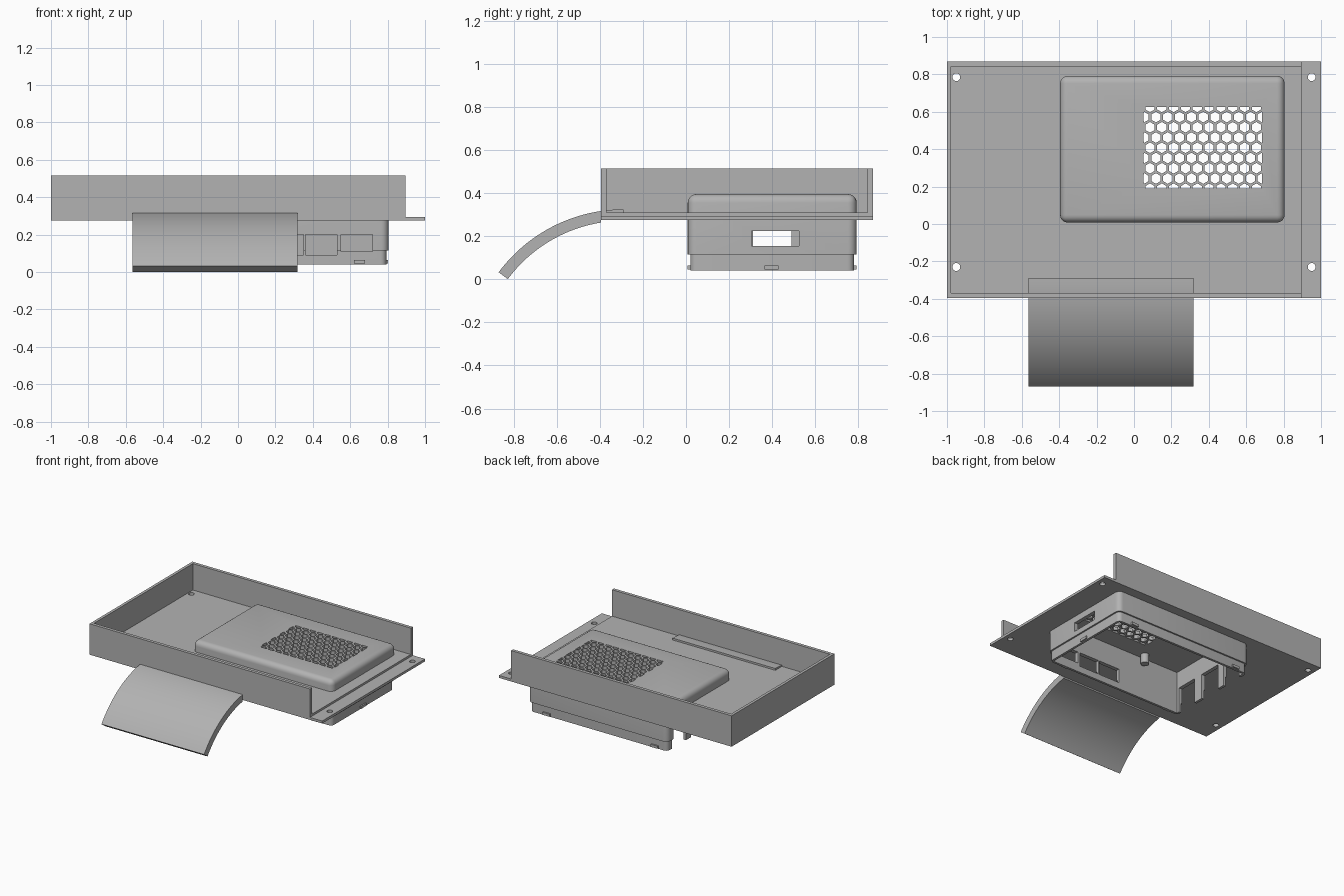
import bpy, bmesh, math
from mathutils import Matrix, Vector

old = bpy.data.objects.get("Cube")
if old:
    bpy.data.objects.remove(old, do_unlink=True)

grey = bpy.data.materials.new("plain_grey")
grey.use_nodes = True
grey.diffuse_color = (0.45, 0.45, 0.45, 1)
grey.node_tree.nodes["Principled BSDF"].inputs["Base Color"].default_value = grey.diffuse_color


def finish(name, bm):
    bmesh.ops.recalc_face_normals(bm, faces=bm.faces)
    mesh = bpy.data.meshes.new(name)
    bm.to_mesh(mesh)
    bm.free()
    mesh.materials.append(grey)
    ob = bpy.data.objects.new(name, mesh)
    bpy.context.collection.objects.link(ob)
    return ob


def add_box(bm, x, y, z):
    size = Matrix.Diagonal((x[1] - x[0], y[1] - y[0], z[1] - z[0], 1))
    mid = Vector((sum(x) / 2, sum(y) / 2, sum(z) / 2))
    return bmesh.ops.create_cube(bm, size=1, matrix=Matrix.Translation(mid) @ size)["verts"]


def add_prism(bm, points, axis, start, end):
    """Extrude a flat outline along one axis."""
    def place(p, d):
        return (p[0], p[1], d) if axis == "z" else (d, p[0], p[1])
    a = [bm.verts.new(place(p, start)) for p in points]
    b = [bm.verts.new(place(p, end)) for p in points]
    bm.faces.new(a)
    bm.faces.new(b)
    for i in range(len(points)):
        j = (i + 1) % len(points)
        bm.faces.new((a[i], a[j], b[j], b[i]))


def ring(cx, cy, r, n, turn=0):
    return [(cx + r * math.cos(turn + math.tau * i / n),
             cy + r * math.sin(turn + math.tau * i / n)) for i in range(n)]


def boxes(name, *specs):
    bm = bmesh.new()
    for s in specs:
        add_box(bm, *s)
    return finish(name, bm)


def rounded(name, x, y, z, r, round_top):
    """Box with rounded upright edges, and a rounded top if asked."""
    bm = bmesh.new()
    add_box(bm, x, y, z)
    edges = [e for e in bm.edges
             if abs(e.verts[0].co.z - e.verts[1].co.z) > 0.01
             or (round_top and min(v.co.z for v in e.verts) > sum(z) / 2)]
    bmesh.ops.bevel(bm, geom=edges, offset=r, segments=5, profile=0.5, affect="EDGES")
    return finish(name, bm)


def cut(ob, *cutters):
    for c in cutters:
        c.hide_render = True
        mod = ob.modifiers.new("cut", "BOOLEAN")
        mod.operation, mod.solver, mod.object = "DIFFERENCE", "EXACT", c
    bpy.context.view_layer.update()
    graph = bpy.context.evaluated_depsgraph_get()
    mesh = bpy.data.meshes.new_from_object(ob.evaluated_get(graph))
    ob.modifiers.clear()
    ob.data = mesh


def smooth(ob):
    bpy.ops.object.select_all(action="DESELECT")
    ob.select_set(True)
    bpy.context.view_layer.objects.active = ob
    bpy.ops.object.shade_smooth_by_angle(angle=math.radians(30))


# Tray dimensions
FRONT, BACK, LIP = -0.395, 0.868, 0.895
BOTTOM, PLATE, FLOOR, RIM = 0.275, 0.294, 0.31, 0.515

# Tray parts
base_plate = boxes("base_plate", ((-1, 1), (FRONT, BACK), (BOTTOM, PLATE)))
floor = boxes("tray_floor", ((-1, LIP), (FRONT, BACK), (PLATE, FLOOR)))
boxes("front_wall", ((-1, LIP), (FRONT, FRONT + 0.025), (FLOOR, RIM)))
boxes("back_wall", ((-1, LIP), (BACK - 0.025, BACK), (FLOOR, RIM)))
boxes("right_wall", ((-1, -0.978), (FRONT + 0.025, BACK - 0.025), (FLOOR, RIM)))

# Case shell and lower rim
shell = rounded("case_shell", (-0.395, 0.805), (0.008, 0.792), (0.115, 0.395), 0.04, True)
lower_rim = rounded("case_rim", (-0.385, 0.793), (0.02, 0.78), (0.04, 0.115), 0.03, False)

# Cutters: cavity, screw holes, connector openings, vent
cavity = boxes("cavity_cutter", ((-0.365, 0.775), (0.038, 0.762), (0, 0.37)))

bm = bmesh.new()
for x in (-0.95, 0.95):
    for y in (-0.23, 0.785):
        add_prism(bm, ring(x, y, 0.021, 24), "z", 0.2, 0.4)
screw_holes = finish("screw_hole_cutter", bm)

end_ports = [((-0.45, -0.355), y, (0, 0.235)) for y in ((0.06, 0.23), (0.31, 0.49), (0.55, 0.72))]
side_ports = [(x, (-0.02, 0.05), z) for x, z in
              (((0.17, 0.35), (0.09, 0.2)), ((0.36, 0.53), (0.09, 0.2)), ((0.55, 0.72), (0.11, 0.2)))]
slot = ((0.76, 0.85), (0.305, 0.525), (0.155, 0.225))
ports = boxes("port_cutter", *end_ports, *side_ports, slot)

bm = bmesh.new()
x0, x1, y0, y1 = 0.05, 0.684, 0.19, 0.625
pitch = 0.0632
for row in range(-4, 5):
    for col in range(12):
        cx = 0.054 + pitch * (col + (0 if row % 2 else 0.5))
        if cx > x1 + 0.01:
            continue
        hexagon = ring(cx, 0.4075 + row * pitch * 0.866, 0.0285, 6, math.pi / 6)
        outline = []
        for px, py in hexagon:
            p = (min(max(px, x0), x1), min(max(py, y0), y1))
            if p not in outline:
                outline.append(p)
        add_prism(bm, outline, "z", 0.35, 0.42)
vent = finish("vent_cutter", bm)

cut(shell, cavity, ports, vent)
cut(lower_rim, cavity, ports)
cut(base_plate, cavity, screw_holes)
cut(floor, cavity, screw_holes)
for c in (cavity, screw_holes, ports, vent):
    bpy.data.objects.remove(c, do_unlink=True)
smooth(shell)
smooth(lower_rim)

# Snap tabs around the lower rim
tabs = [((x, x + 0.06), y, (0.045, 0.065)) for x in (-0.31, 0.62) for y in ((0.008, 0.03), (0.77, 0.792))]
boxes("snap_tabs", *tabs, ((0.78, 0.803), (0.365, 0.43), (0.045, 0.065)))

# Board standoffs hanging inside the case
bm = bmesh.new()
for x in (-0.03, 0.73):
    for y in (0.085, 0.715):
        add_prism(bm, ring(x, y, 0.03, 20), "z", 0.295, 0.372)
smooth(finish("standoffs", bm))

# Curved front flap, its upper end lying on the tray floor
cy, cz, steps = -0.289, -0.3985, 28
start, stop = math.radians(143.4), math.radians(90)
outer = [(cy + 0.723 * math.cos(a), cz + 0.723 * math.sin(a))
         for a in (start + (stop - start) * i / steps for i in range(steps + 1))]
stop = math.acos((FRONT - cy) / 0.67)
inner = [(cy + 0.67 * math.cos(a), cz + 0.67 * math.sin(a))
         for a in (start + (stop - start) * i / steps for i in range(steps + 1))]
bm = bmesh.new()
add_prism(bm, outer + [(cy, 0.285), (FRONT, 0.285)] + inner[::-1], "x", -0.565, 0.317)
smooth(finish("curved_flap", bm))
